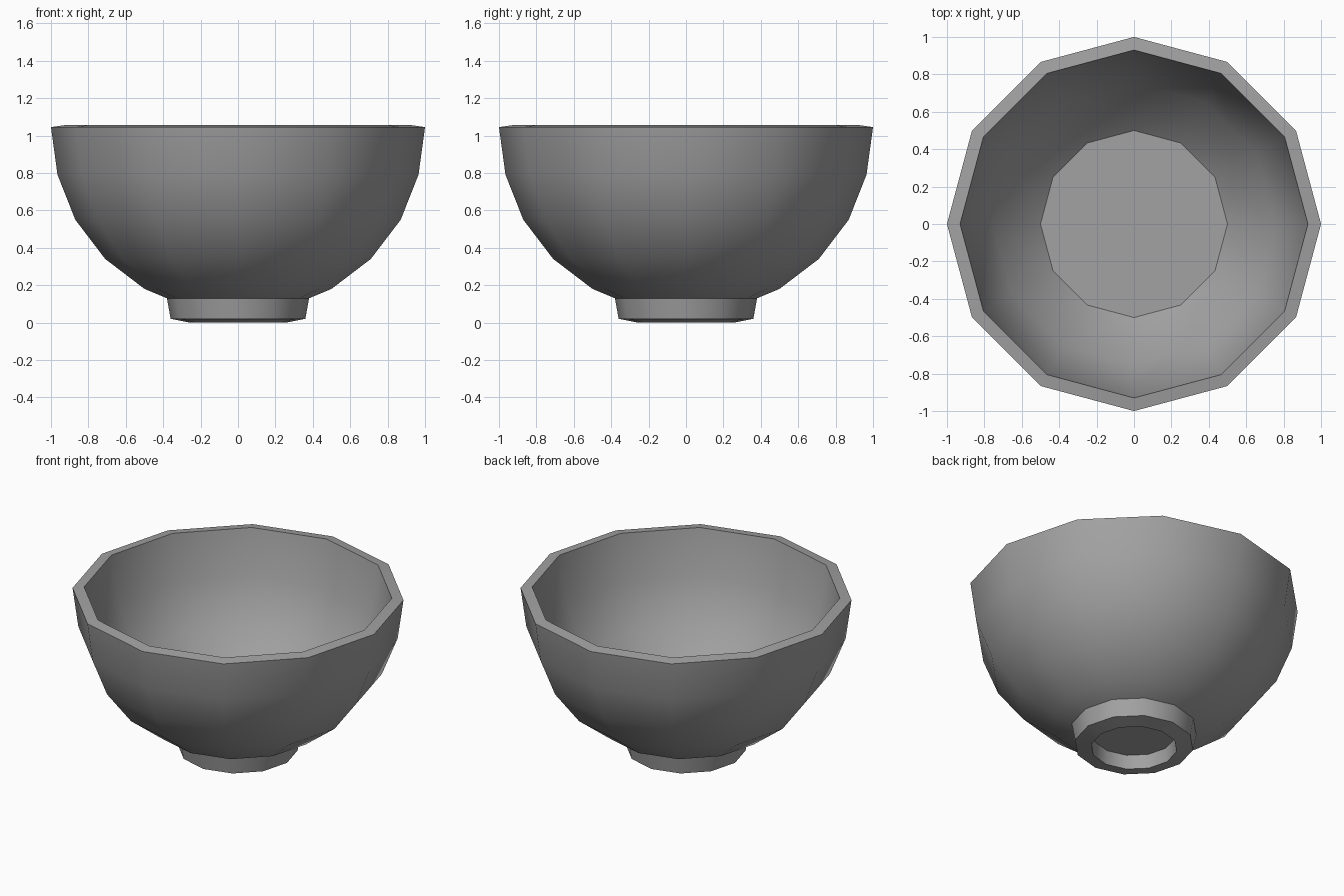
import bpy
import bmesh
from math import sin, cos, tau, radians

SIDES = 12

cube = bpy.data.objects.get("Cube")
if cube:
    bpy.data.objects.remove(cube, do_unlink=True)

grey = bpy.data.materials.new("stone grey")
grey.use_nodes = True
colour = (0.36, 0.36, 0.36, 1)
grey.diffuse_color = colour
grey.node_tree.nodes["Principled BSDF"].inputs["Base Color"].default_value = colour


def lathe(name, profile, angle):
    """Turn a (radius, height) profile around z and cap both ends."""
    bm = bmesh.new()
    rings = [[bm.verts.new((r * cos(tau * i / SIDES), r * sin(tau * i / SIDES), z))
              for i in range(SIDES)] for r, z in profile]
    for low, high in zip(rings, rings[1:]):
        for i in range(SIDES):
            j = (i + 1) % SIDES
            bm.faces.new((low[i], low[j], high[j], high[i]))
    bm.faces.new(rings[0][::-1])
    bm.faces.new(rings[-1])
    bmesh.ops.recalc_face_normals(bm, faces=bm.faces)
    mesh = bpy.data.meshes.new(name)
    bm.to_mesh(mesh)
    bm.free()
    mesh.materials.append(grey)
    obj = bpy.data.objects.new(name, mesh)
    bpy.context.collection.objects.link(obj)
    bpy.ops.object.select_all(action="DESELECT")
    obj.select_set(True)
    bpy.context.view_layer.objects.active = obj
    bpy.ops.object.shade_smooth_by_angle(angle=radians(angle))
    return obj


# Bowl: recessed foot, outer wall, rim, inner wall and flat sunken floor
foot = [(0.25, 0.09), (0.26, 0.0), (0.36, 0.02), (0.38, 0.13)]
outer_wall = [(0.50, 0.18), (0.71, 0.34), (0.87, 0.55), (0.965, 0.79), (1.0, 1.045)]
inner_wall = [(0.93, 1.055), (0.88, 0.76), (0.755, 0.47), (0.50, 0.24)]
lathe("bowl", foot + outer_wall + inner_wall, 40)
